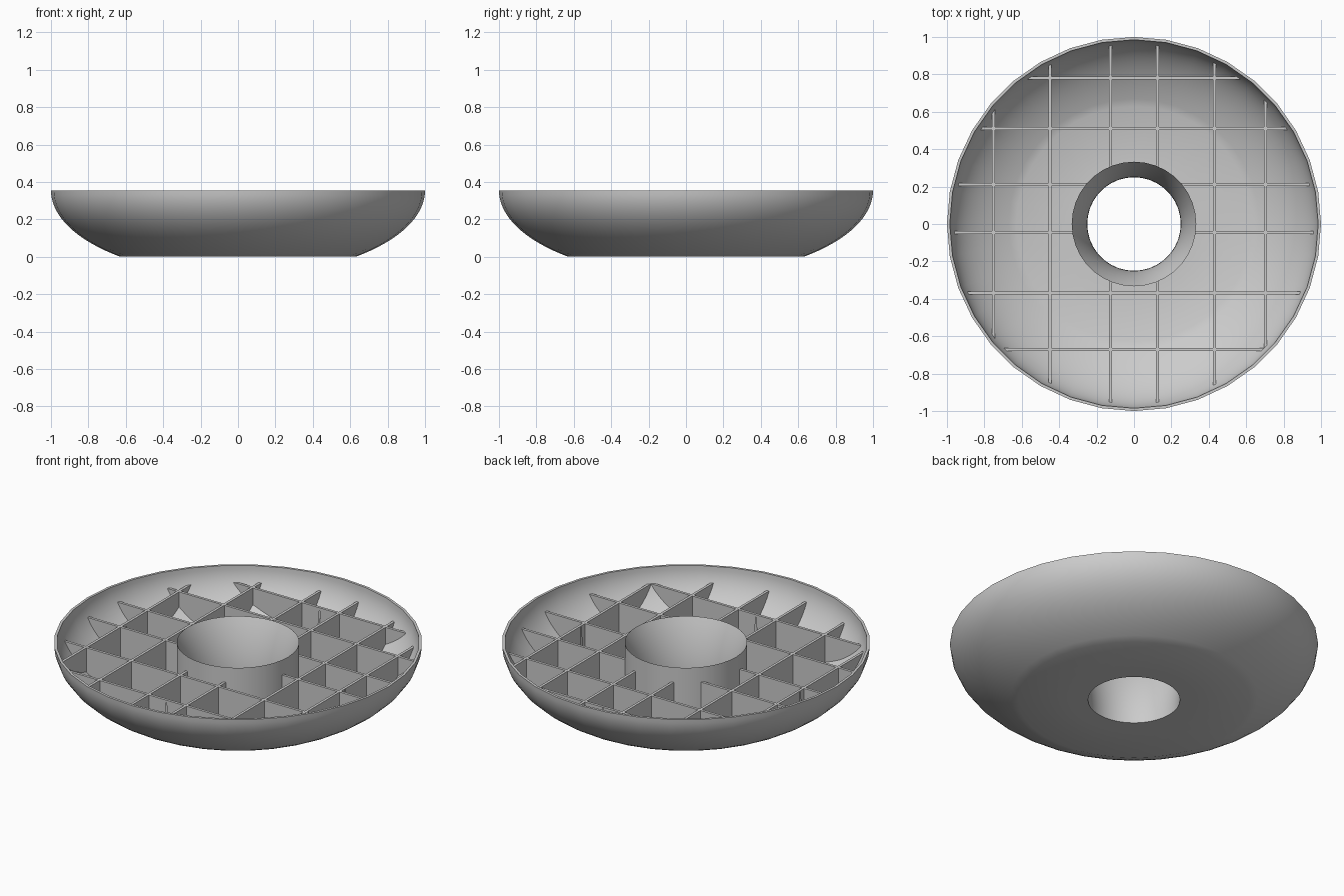
import bpy, bmesh, math

if "Cube" in bpy.data.objects:
    bpy.data.objects.remove(bpy.data.objects["Cube"])

H = 0.355          # overall height
RIB_TOP = 0.265    # height of the rib grid
HUB_R = 0.333      # outer radius of the hub
SEG = 36

grey = bpy.data.materials.new("plain_grey")
grey.diffuse_color = (0.6, 0.6, 0.6, 1)
grey.use_nodes = True
grey.node_tree.nodes["Principled BSDF"].inputs["Base Color"].default_value = grey.diffuse_color


def finish(bm, name, smooth=False):
    bmesh.ops.recalc_face_normals(bm, faces=bm.faces)
    me = bpy.data.meshes.new(name)
    bm.to_mesh(me)
    bm.free()
    ob = bpy.data.objects.new(name, me)
    bpy.context.collection.objects.link(ob)
    me.materials.append(grey)
    if smooth:
        bpy.ops.object.select_all(action='DESELECT')
        ob.select_set(True)
        bpy.context.view_layer.objects.active = ob
        bpy.ops.object.shade_smooth_by_angle(angle=math.radians(30))
    return ob


def lathe(name, profile):
    """Turn a closed (radius, z) profile around the z axis."""
    bm = bmesh.new()
    rings = []
    for i in range(SEG):
        a = 2 * math.pi * i / SEG
        rings.append([bm.verts.new((r * math.cos(a), r * math.sin(a), z))
                      for r, z in profile])
    n = len(profile)
    for i in range(SEG):
        p, q = rings[i], rings[(i + 1) % SEG]
        for j in range(n):
            k = (j + 1) % n
            bm.faces.new((p[j], q[j], q[k], p[k]))
    return finish(bm, name, True)


def bowl_curve(radius, depth, floor, steps=16):
    """Elliptical wall from the floor up to the rim."""
    start = math.asin((H - floor) / depth)
    return [(radius * math.cos(start * (1 - i / steps)),
             H - depth * math.sin(start * (1 - i / steps)))
            for i in range(steps + 1)]


# Thin dish shell: outer wall up, inner wall down
outer = bowl_curve(1.0, 0.457, 0.0)
inner = bowl_curve(0.985, 0.442, 0.015)
lathe("dish_shell", [(HUB_R, 0)] + outer + inner[::-1] + [(HUB_R, 0.015)])

# Hub: straight outside, flared bore inside
bore = [(0.25 + (HUB_R - 0.25) * (i / 10) ** 2, H * i / 10) for i in range(11)]
lathe("hub", bore + [(HUB_R, 0)])


def wall_radius(z):
    return 0.99 * math.sqrt(1 - ((H - z) / 0.448) ** 2)


def add_rib(bm, offset, along_x, side, start, thick=0.016):
    """Upright plate from start to the dish wall, on one side of the middle."""
    floor = 0.008
    if wall_radius(floor) < abs(offset):
        floor = H - 0.448 * math.sqrt(1 - (offset / 0.99) ** 2) + 1e-4
    pts = [(start, RIB_TOP)]
    if start > 0 or wall_radius(floor) > abs(offset) + 0.01:
        pts.append((start, floor))
    for i in range(13):
        z = floor + (RIB_TOP - floor) * (i / 12) ** 1.5
        pts.append((math.sqrt(max(wall_radius(z) ** 2 - offset ** 2, 0)), z))
    layers = []
    for d in (offset - thick / 2, offset + thick / 2):
        layers.append([bm.verts.new((side * s, d, z) if along_x else (d, side * s, z))
                       for s, z in pts])
    a, b = layers
    bm.faces.new(a)
    bm.faces.new(b[::-1])
    for i in range(len(a)):
        if i == 0 and start == 0:
            continue      # the two halves meet here
        j = (i + 1) % len(a)
        bm.faces.new((a[i], a[j], b[j], b[i]))


# Rib grid, interrupted by the hub
for name, along_x, offsets in (
        ("cross_rib", True, (0.78, 0.51, 0.21, -0.045, -0.368, -0.67)),
        ("long_rib", False, (-0.75, -0.45, -0.125, 0.125, 0.43, 0.703))):
    for n, off in enumerate(offsets):
        bm = bmesh.new()
        start = math.sqrt(0.322 ** 2 - off ** 2) if abs(off) < 0.322 else 0
        for side in (-1, 1):
            add_rib(bm, off, along_x, side, start)
        bmesh.ops.remove_doubles(bm, verts=bm.verts, dist=1e-5)
        finish(bm, f"{name}_{n + 1}")
